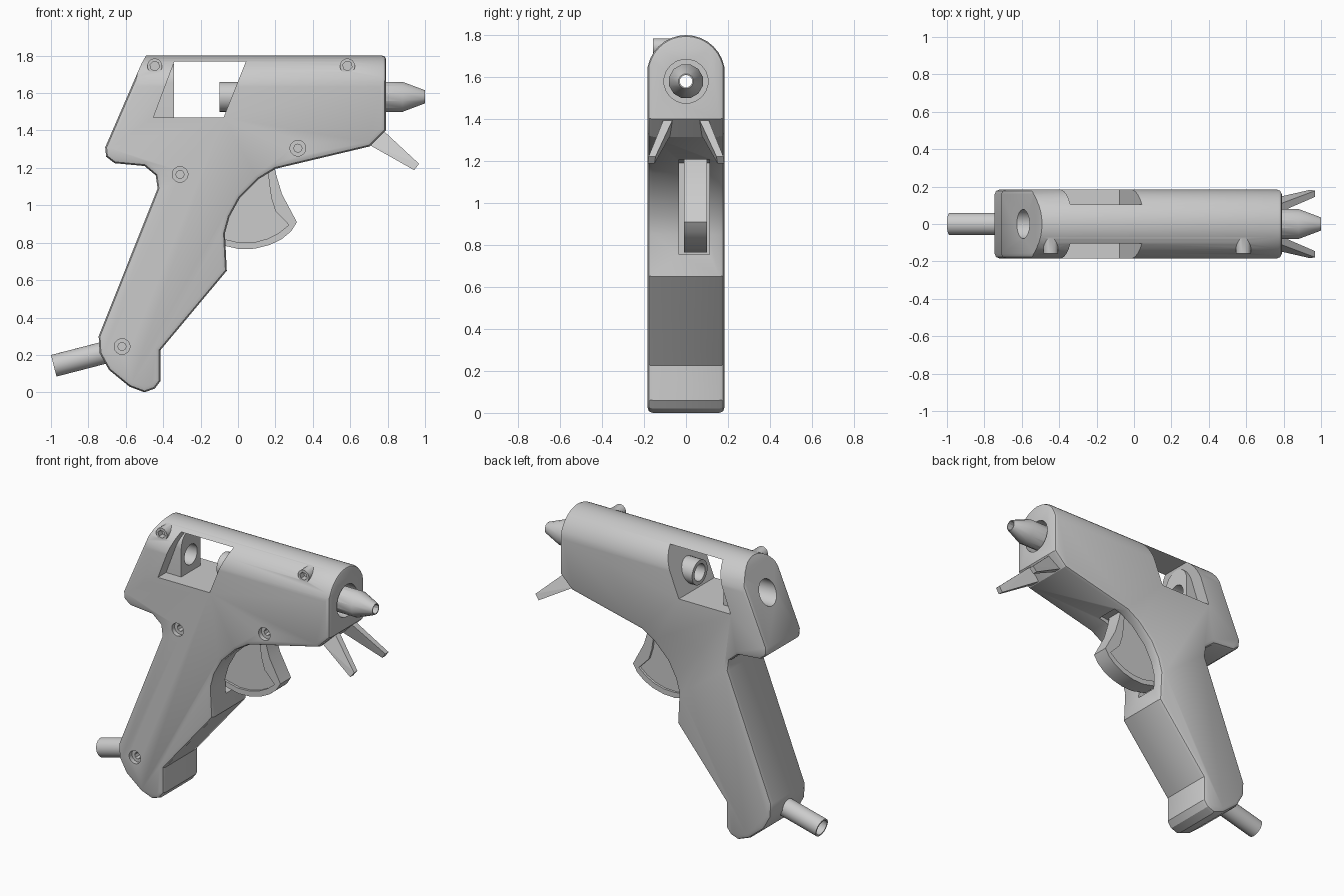
import bpy, bmesh
from math import sin, cos, pi
from mathutils import Vector

if "Cube" in bpy.data.objects:
    bpy.data.objects.remove(bpy.data.objects["Cube"])


def finish(name, bm):
    bmesh.ops.recalc_face_normals(bm, faces=bm.faces)
    me = bpy.data.meshes.new(name)
    bm.to_mesh(me)
    bm.free()
    ob = bpy.data.objects.new(name, me)
    bpy.context.collection.objects.link(ob)
    return ob


def prism(name, pts, axis, lo, hi, bevel=0.0, segments=2):
    """Extrude a 2D profile along y (profile is x,z) or x (profile is y,z)."""
    bm = bmesh.new()
    put = (lambda a, b, t: (a, t, b)) if axis == 'y' else (lambda a, b, t: (t, a, b))
    ends = [[bm.verts.new(put(a, b, t)) for a, b in pts] for t in (lo, hi)]
    caps = [bm.faces.new(ends[0]), bm.faces.new(ends[1][::-1])]
    n = len(pts)
    for i in range(n):
        j = (i + 1) % n
        bm.faces.new((ends[0][i], ends[1][i], ends[1][j], ends[0][j]))
    bmesh.ops.recalc_face_normals(bm, faces=bm.faces)
    if bevel:
        edges = list({e for f in caps for e in f.edges})
        bmesh.ops.bevel(bm, geom=edges, offset=bevel, segments=segments,
                        profile=0.5, affect='EDGES', clamp_overlap=False)
    return finish(name, bm)


def lathe(name, origin, direction, profile, n=24):
    """Revolve a closed (distance, radius) loop about an axis."""
    bm = bmesh.new()
    d = Vector(direction).normalized()
    u = d.orthogonal().normalized()
    v = d.cross(u)
    o = Vector(origin)
    rings = [[bm.verts.new(o + d * t + (u * cos(2 * pi * k / n) + v * sin(2 * pi * k / n)) * r)
              for t, r in profile] for k in range(n)]
    m = len(profile)
    for k in range(n):
        a, b = rings[k], rings[(k + 1) % n]
        for i in range(m):
            j = (i + 1) % m
            bm.faces.new((a[i], a[j], b[j], b[i]))
    return finish(name, bm)


def rod(name, origin, direction, t0, t1, r, n=20):
    bm = bmesh.new()
    d = Vector(direction).normalized()
    u = d.orthogonal().normalized()
    v = d.cross(u)
    o = Vector(origin)
    ends = [[bm.verts.new(o + d * t + (u * cos(2 * pi * k / n) + v * sin(2 * pi * k / n)) * r)
             for k in range(n)] for t in (t0, t1)]
    for e in ends:
        bm.faces.new(e)
    for k in range(n):
        j = (k + 1) % n
        bm.faces.new((ends[0][k], ends[0][j], ends[1][j], ends[1][k]))
    return finish(name, bm)


def boolean(ob, tool, op='DIFFERENCE'):
    mod = ob.modifiers.new(op, 'BOOLEAN')
    mod.operation, mod.object, mod.solver = op, tool, 'EXACT'
    bpy.context.view_layer.objects.active = ob
    bpy.ops.object.modifier_apply(modifier=mod.name)
    bpy.data.objects.remove(tool, do_unlink=True)


def arch(half, centre_z, bottom, n=16):
    return [(-half, bottom), (half, bottom)] + [
        (half * cos(pi * k / n), centre_z + half * sin(pi * k / n)) for k in range(n + 1)]


BORE = 1.58   # height of the glue stick axis
X, Y = (1, 0, 0), (0, 1, 0)

# body: side profile with softened edges, trimmed to a round-topped barrel
outline = [(-0.48, 1.82), (0.79, 1.82), (0.79, 1.40), (0.705, 1.315), (0.20, 1.195),
           (0.11, 1.14), (0.01, 1.04), (-0.045, 0.94), (-0.07, 0.85), (-0.06, 0.65),
           (-0.415, 0.225), (-0.415, 0.06), (-0.445, 0.02), (-0.50, 0.0), (-0.58, 0.03),
           (-0.69, 0.12), (-0.74, 0.21), (-0.745, 0.30), (-0.43, 1.09), (-0.44, 1.16),
           (-0.50, 1.21), (-0.66, 1.225), (-0.705, 1.26), (-0.71, 1.31), (-0.515, 1.76)]
body = prism("body", outline, 'y', -0.184, 0.184, 0.025)
boolean(body, prism("trim", arch(0.186, 1.614, -0.5), 'x', -1.3, 0.792, 0.02), 'INTERSECT')

# upper screw bosses standing out of the rounded top
top_screws = [(-0.445, 1.745), (0.585, 1.745)]
for x, z in top_screws:
    boolean(body, rod("boss", (x, 0, z), Y, -0.157, -0.05, 0.04), 'UNION')

# side window, stick bore, nozzle opening and trigger slot
window = [(-0.452, 1.47), (-0.077, 1.47), (0.042, 1.768), (-0.34, 1.768)]
boolean(body, prism("window", window, 'y', -0.5, 0.5))
boolean(body, rod("bore", (0, 0, BORE), X, -1.2, 0.74, 0.078))
boolean(body, rod("opening", (0, 0, BORE), X, 0.70, 1.2, 0.105))
slot = [(-0.16, 0.755), (0.4, 0.755), (0.4, 1.0), (0.24, 1.225), (-0.16, 1.19)]
boolean(body, prism("slot", slot, 'y', -0.033, 0.112))

# screw recesses
for x, z in [(-0.31, 1.165), (0.32, 1.305), (-0.62, 0.245)]:
    boolean(body, rod("recess", (x, 0, z), Y, -0.3, -0.155, 0.042))
    boolean(body, rod("hole", (x, 0, z), Y, -0.3, -0.10, 0.022, 8))
for x, z in top_screws:
    boolean(body, rod("hole", (x, 0, z), Y, -0.3, -0.12, 0.026, 6))

# stick guide and feed tube seen through the window
guide = prism("stick_guide", arch(0.1, 1.655, 1.45), 'x', -0.46, -0.342)
boolean(guide, rod("guide_bore", (0, 0, BORE), X, -1, 1, 0.066))
tube = lathe("feed_tube", (0, 0, BORE), X,
             [(-0.10, 0.08), (0.72, 0.08), (0.72, 0.055), (-0.10, 0.055)])

# nozzle
nozzle = lathe("nozzle", (0, 0, BORE), X,
               [(0.69, 0.083), (0.88, 0.083), (0.985, 0.042), (1.0, 0.036),
                (1.0, 0.03), (0.69, 0.03)], 12)

# power cable stub
cable = lathe("cable", (-0.66, 0, 0.226), (-0.968, 0, -0.25),
              [(0, 0.06), (0.336, 0.06), (0.336, 0.05), (0, 0.05)], 20)

# trigger: thick rim around a thinner web
outer = [(0.19, 1.23), (0.205, 1.16), (0.235, 1.06), (0.315, 0.91), (0.285, 0.862),
         (0.235, 0.82), (0.17, 0.788), (0.09, 0.768), (0.01, 0.765), (-0.10, 0.79)]
inner = [(-0.10, 0.825), (0.01, 0.80), (0.09, 0.803), (0.16, 0.822), (0.22, 0.853),
         (0.272, 0.895), (0.20, 0.97), (0.178, 1.04), (0.165, 1.13), (0.16, 1.23)]
rim = prism("trigger_rim", outer + inner, 'y', -0.01, 0.10)
web = prism("trigger_web", inner + [(-0.10, 1.17)], 'y', 0.005, 0.085)

# splayed stand legs
legs = []
for side, s in (("left", 1), ("right", -1)):
    bm = bmesh.new()
    root = [(0.76, y, 1.415) for y in (0.055, 0.10)] + [(0.69, y, 1.33) for y in (0.07, 0.125)]
    tip = [(0.968, y, 1.222) for y in (0.145, 0.178)] + [(0.942, y, 1.188) for y in (0.15, 0.183)]
    for x, y, z in root + tip:
        bm.verts.new((x, s * y, z))
    bmesh.ops.convex_hull(bm, input=bm.verts)
    legs.append(finish("stand_leg_" + side, bm))

# smooth the curved parts, keep hard edges
bpy.ops.object.select_all(action='DESELECT')
for ob in (body, guide, tube, nozzle, cable, rim, web):
    ob.select_set(True)
bpy.context.view_layer.objects.active = body
bpy.ops.object.shade_smooth_by_angle(angle=0.5)
